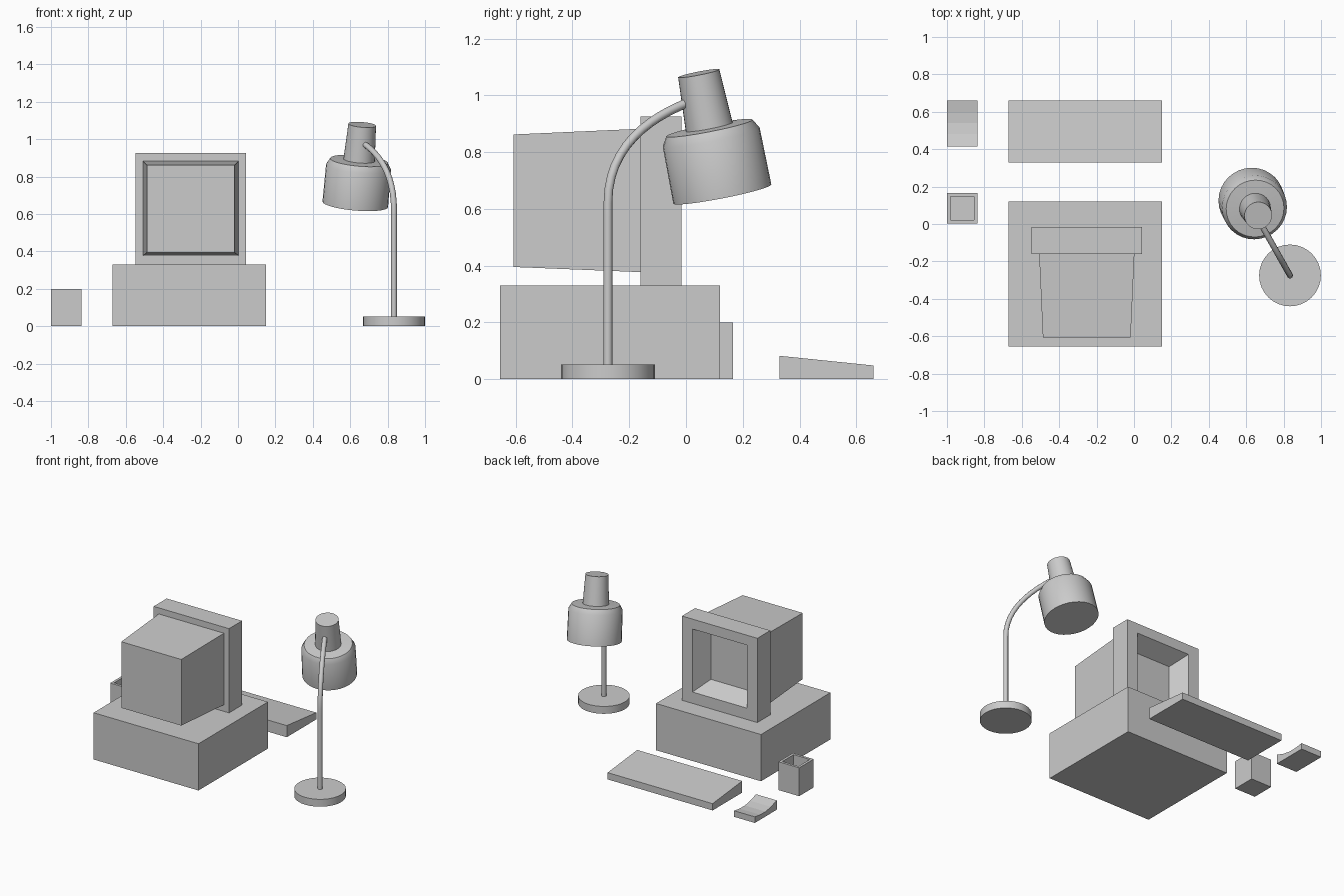
import bpy, bmesh, math
from mathutils import Vector

if "Cube" in bpy.data.objects:
    bpy.data.objects.remove(bpy.data.objects["Cube"])


def loft(name, rings, smooth=False):
    """Bridge a series of closed rings and cap both ends."""
    bm = bmesh.new()
    loops = [[bm.verts.new(p) for p in ring] for ring in rings]
    n = len(loops[0])
    for a, b in zip(loops, loops[1:]):
        for i in range(n):
            j = (i + 1) % n
            bm.faces.new((a[i], a[j], b[j], b[i]))
    bm.faces.new(loops[0])
    bm.faces.new(loops[-1])
    bmesh.ops.recalc_face_normals(bm, faces=bm.faces[:])
    me = bpy.data.meshes.new(name)
    bm.to_mesh(me)
    bm.free()
    ob = bpy.data.objects.new(name, me)
    bpy.context.collection.objects.link(ob)
    if smooth:
        shade(ob)
    return ob


def shade(ob):
    bpy.ops.object.select_all(action='DESELECT')
    ob.select_set(True)
    bpy.context.view_layer.objects.active = ob
    bpy.ops.object.shade_smooth_by_angle(angle=math.radians(30))


def rect_z(x0, x1, y0, y1, z):
    return [(x0, y0, z), (x1, y0, z), (x1, y1, z), (x0, y1, z)]


def rect_y(x0, x1, z0, z1, y):
    return [(x0, y, z0), (x1, y, z0), (x1, y, z1), (x0, y, z1)]


def extrude_x(name, profile, x0, x1):
    return loft(name, [[(x, y, z) for y, z in profile] for x in (x0, x1)])


def revolve(name, profile, origin, axis, sides=32):
    """Turn (radius, height) points about an axis."""
    rot = Vector((0, 0, 1)).rotation_difference(Vector(axis))
    rings = []
    for r, h in profile:
        rings.append([Vector(origin) + rot @ Vector((r * math.cos(t), r * math.sin(t), h))
                      for t in (2 * math.pi * i / sides for i in range(sides))])
    return loft(name, rings, True)


# Computer case
loft("computer_case", [rect_z(-0.67, 0.15, -0.655, 0.12, z) for z in (0, 0.33)])

# Monitor: recessed bezel and tapered rear housing
loft("monitor_bezel", [
    rect_y(-0.547, 0.042, 0.33, 0.925, -0.16),
    rect_y(-0.547, 0.042, 0.33, 0.925, -0.015),
    rect_y(-0.465, -0.04, 0.41, 0.855, -0.015),
    rect_y(-0.405, -0.10, 0.47, 0.795, -0.135)])
loft("monitor_housing", [
    rect_y(-0.487, -0.018, 0.395, 0.862, -0.607),
    rect_y(-0.507, 0.002, 0.377, 0.882, -0.16)])

# Keyboard and mouse
extrude_x("keyboard", [(0.33, 0), (0.66, 0), (0.66, 0.048), (0.33, 0.082)], -0.67, 0.15)
extrude_x("mouse", [(0.415, 0), (0.66, 0), (0.66, 0.043), (0.60, 0.035),
                    (0.54, 0.034), (0.48, 0.045), (0.415, 0.066)], -1.0, -0.838)

# Pencil cup
loft("pencil_cup", [
    rect_z(-1.0, -0.838, 0.003, 0.165, 0), rect_z(-1.0, -0.838, 0.003, 0.165, 0.2),
    rect_z(-0.982, -0.856, 0.021, 0.147, 0.2), rect_z(-0.982, -0.856, 0.021, 0.147, 0.02)])

# Lamp base and shade
revolve("lamp_base", [(0.165, 0), (0.165, 0.052)], (0.834, -0.275, 0), (0, 0, 1))
revolve("lamp_shade", [(0.176, 0), (0.174, 0.205), (0.155, 0.238), (0.084, 0.242), (0.074, 0.435)],
        (0.627, 0.128, 0.652), (0.037, -0.083, 0.425))

# Lamp arm: straight post bending over to the shade neck
curve = bpy.data.curves.new("lamp_arm", 'CURVE')
curve.dimensions = '3D'
curve.bevel_depth = 0.016
curve.bevel_resolution = 3
curve.use_fill_caps = True
spline = curve.splines.new('BEZIER')
spline.resolution_u = 12
spline.bezier_points.add(2)
foot = Vector((0.834, -0.275, 0))
reach = Vector((-0.155, 0.275, 0))
path = [(0, 0.03, 0, 0.0, 0, 0.2), (0, 0.62, 0, 0.42, 0, 0.82), (1.03, 0.975, 0.53, 0.92, 1.1, 0.985)]
for p, (s, z, ls, lz, rs, rz) in zip(spline.bezier_points, path):
    p.co = foot + reach * s + Vector((0, 0, z))
    p.handle_left = foot + reach * ls + Vector((0, 0, lz))
    p.handle_right = foot + reach * rs + Vector((0, 0, rz))
arm = bpy.data.objects.new("lamp_arm", curve)
bpy.context.collection.objects.link(arm)
